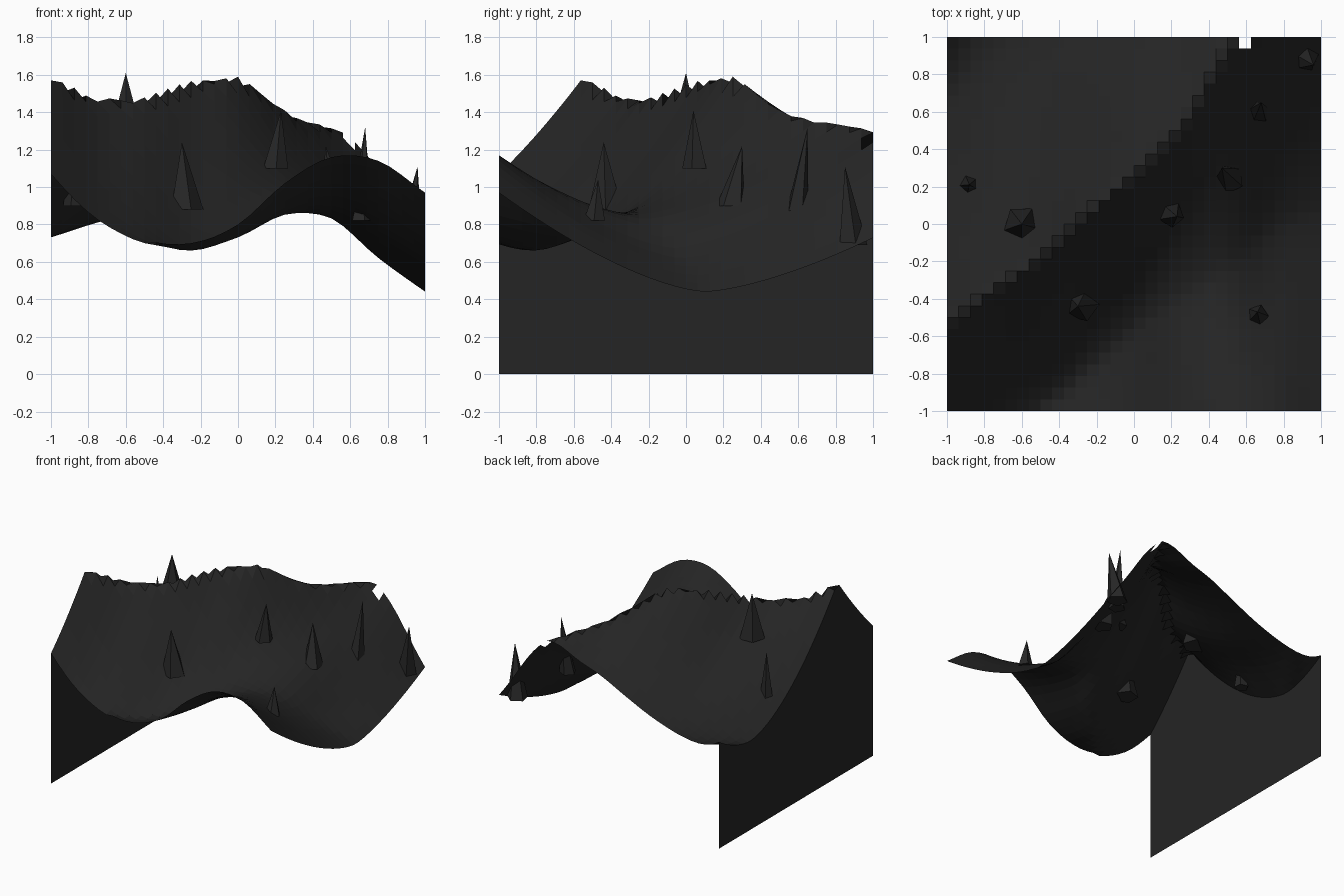
import bpy, bmesh, math
from mathutils import Vector

cube = bpy.data.objects.get("Cube")
if cube:
    bpy.data.objects.remove(cube)

CELLS = 32


def material(name, rgb):
    mat = bpy.data.materials.new(name)
    mat.use_nodes = True
    mat.diffuse_color = (*rgb, 1)
    mat.node_tree.nodes["Principled BSDF"].inputs["Base Color"].default_value = (*rgb, 1)
    return mat


def finish(bm, name, mat):
    mesh = bpy.data.meshes.new(name)
    bm.to_mesh(mesh)
    bm.free()
    mesh.materials.append(mat)
    obj = bpy.data.objects.new(name, mesh)
    bpy.context.collection.objects.link(obj)
    return obj


# Landform guides, evenly spaced from x = -1 to x = 1
crest_y = (-.54, -.35, -.18, .06, .25, .5, .92, 1.15, 1.5)
crest_z = (1.6, 1.49, 1.49, 1.57, 1.59, 1.41, 1.32, 1.2, 1)
valley_y = (-1.5, -1.2, -1, -.8, -.6, -.4, -.22, -.02, .1)
valley_z = (.75, .74, .7, .66, .73, .85, .83, .62, .44)
front_z = (1.03, .85, .72, .7, .8, 1.02, 1.16, 1.14, .97)
basin_y = (.6, .9, 1.1, 1.3, 1.5, 1.7, 2, 2.2, 2.4)
basin_z = (.73, .81, .87, .92, .97, 1.05, 1.1, 1.1, 1)


def along(guide, x):
    """Smooth curve through evenly spaced guide values."""
    f = (x + 1) / 2 * (len(guide) - 1)
    i = min(int(f), len(guide) - 2)
    t = f - i
    b, c = guide[i], guide[i + 1]
    a = guide[i - 1] if i else 2 * b - c
    d = guide[i + 2] if i + 2 < len(guide) else 2 * c - b
    return b + t / 2 * (c - a + t * (2 * a - 5 * b + 4 * c - d + t * (3 * (b - c) + d - a)))


def height(x, y):
    cy, cz = along(crest_y, x), along(crest_z, x)
    vy, vz = along(valley_y, x), along(valley_z, x)
    if y > cy:
        by, bz = along(basin_y, x), along(basin_z, x)
        return bz + (cz - bz) * (abs(by - y) / (by - cy)) ** 1.7
    if y > vy:
        return vz + (cz - vz) * ((y - vy) / (cy - vy)) ** 1.5
    return vz + (along(front_z, x) - vz) * ((vy - y) / max(vy + 1, .05)) ** 1.5


stone = material("dark stone", (.018, .018, .018))
rock = material("dark rock", (.02, .02, .02))

# Mountain sheet, with one missing cell at the back edge
bm = bmesh.new()
bmesh.ops.create_grid(bm, x_segments=CELLS, y_segments=CELLS, size=1)
for v in bm.verts:
    v.co.z = height(v.co.x, v.co.y)
gap = [f for f in bm.faces
       if abs(f.calc_center_median().x - .59) < .03 and f.calc_center_median().y > .95]
bmesh.ops.delete(bm, geom=gap, context='FACES')
finish(bm, "mountain_sheet", stone)

# Cliff wall dropping from the sheet's edge to the ground
bm = bmesh.new()
pairs = []
for i in range(CELLS + 1):
    y = 2 * i / CELLS - 1
    pairs.append((bm.verts.new((-1, y, 0)), bm.verts.new((-1, y, height(-1, y)))))
for (a, b), (c, d) in zip(pairs, pairs[1:]):
    bm.faces.new((a, b, d, c))
finish(bm, "cliff_wall", stone)

# Five-sided rock spires: base x, y, z, radius, then tip x, y, z
spires = (
    (-.28, -.43, .88, .095, -.3, -.44, 1.24),
    (.2, .05, 1.1, .07, .23, .04, 1.41),
    (.51, .24, .9, .08, .47, .3, 1.22),
    (.66, .59, .85, .065, .68, .65, 1.32),
    (.91, .89, .69, .08, .96, .85, 1.11),
    (.66, -.49, .82, .06, .66, -.47, 1.04),
    (-.6, 0, 1.25, .1, -.6, 0, 1.61),
    (-.88, .21, .9, .055, -.88, .21, 1.28),
)
for n, (x, y, z, radius, *tip) in enumerate(spires):
    bm = bmesh.new()
    ring = []
    for k in range(5):
        a = math.tau * k / 5 + n
        ring.append(bm.verts.new((x + radius * math.cos(a), y + radius * math.sin(a), z)))
    top = bm.verts.new(Vector(tip))
    bm.faces.new(ring[::-1])
    for k in range(5):
        bm.faces.new((ring[k], ring[(k + 1) % 5], top))
    finish(bm, f"rock_spire_{n + 1}", rock)
